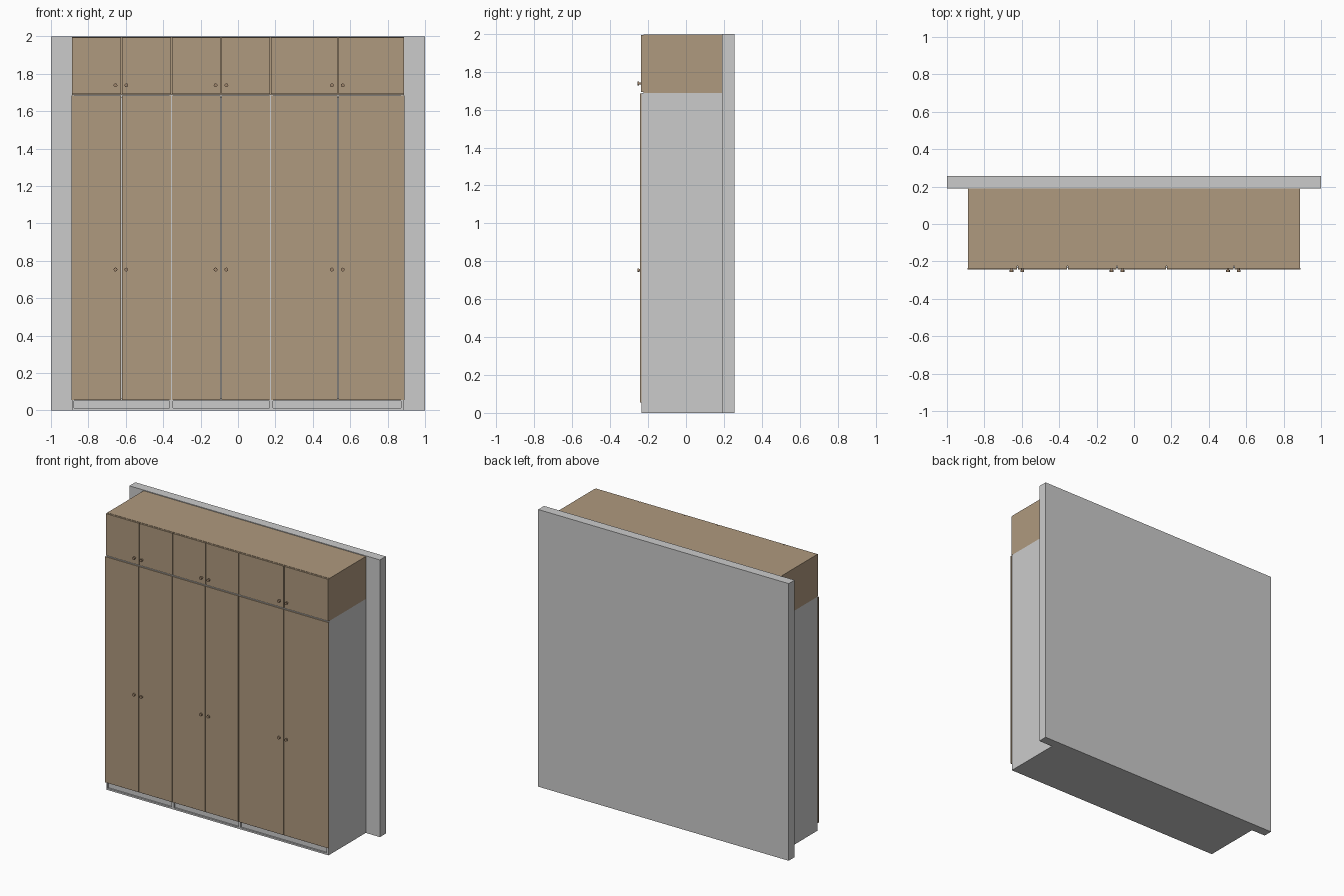
import bpy, math

if "Cube" in bpy.data.objects:
    bpy.data.objects.remove(bpy.data.objects["Cube"])

tan = bpy.data.materials.new("wood_tan")
tan.diffuse_color = (0.43, 0.32, 0.21, 1)
tan.use_nodes = True
tan.node_tree.nodes["Principled BSDF"].inputs["Base Color"].default_value = tan.diffuse_color
brown = bpy.data.materials.new("knob_brown")
brown.diffuse_color = (0.35, 0.24, 0.15, 1)
brown.use_nodes = True
brown.node_tree.nodes["Principled BSDF"].inputs["Base Color"].default_value = brown.diffuse_color


def box(name, x0, x1, y0, y1, z0, z1, mat=None):
    bpy.ops.mesh.primitive_cube_add(size=1, location=((x0 + x1) / 2, (y0 + y1) / 2, (z0 + z1) / 2))
    ob = bpy.context.object
    ob.name = name
    ob.scale = (x1 - x0, y1 - y0, z1 - z0)
    bpy.ops.object.transform_apply(location=False, rotation=False, scale=True)
    if mat:
        ob.data.materials.append(mat)
    return ob


def cylinder(name, r, x, y0, y1, z):
    bpy.ops.mesh.primitive_cylinder_add(vertices=16, radius=r, depth=y1 - y0,
                                        location=(x, (y0 + y1) / 2, z),
                                        rotation=(math.pi / 2, 0, 0))
    ob = bpy.context.object
    ob.name = name
    ob.data.materials.append(brown)
    bpy.ops.object.shade_smooth_by_angle()


HW = 0.887          # half width of the cabinet
BACK = 0.19         # where the cabinet meets the wall
FRONT = -0.235      # front of the carcass
SPLIT = 1.688       # height of the lower / upper division

# wall behind the wardrobe
box("wall", -1, 1, BACK, 0.257, 0, 2)

# grey lower carcass and tan top cabinet
box("lower_carcass", -HW, HW, FRONT + 0.012, BACK, 0, SPLIT)
box("upper_carcass", -HW, HW, FRONT + 0.01, BACK, SPLIT, 1.995, tan)

# front frame, leaving three shallow plinth recesses
for x0, x1 in ((-HW, -0.878), (-0.367, -0.347), (0.168, 0.186), (0.872, HW)):
    box("frame_stile", x0, x1, FRONT, FRONT + 0.012, 0, SPLIT)
for z0, z1 in ((0, 0.012), (0.05, 0.065), (SPLIT - 0.015, SPLIT)):
    box("frame_rail", -HW, HW, FRONT + 0.0005, FRONT + 0.012, z0, z1)

# doors: six below, six above
edges = [-0.891, -0.622, -0.355, -0.092, 0.174, 0.534, 0.891]
G = 0.0025
for i, (a, b) in enumerate(zip(edges, edges[1:])):
    l = a if i == 0 else a + G
    r = b if i == 5 else b - G
    box("lower_door", l, r, -0.243, FRONT, 0.055, 1.684, tan)
    box("upper_door", max(l, -HW), min(r, HW), -0.238, FRONT + 0.01, 1.692, 1.993, tan)

# paired knobs
for x in (-0.655, -0.597, -0.12, -0.062, 0.502, 0.56):
    for z, y in ((0.753, -0.243), (1.738, -0.238)):
        cylinder("knob_stem", 0.006, x, -0.25, y, z)
        cylinder("knob_head", 0.01, x, -0.257, -0.247, z)
